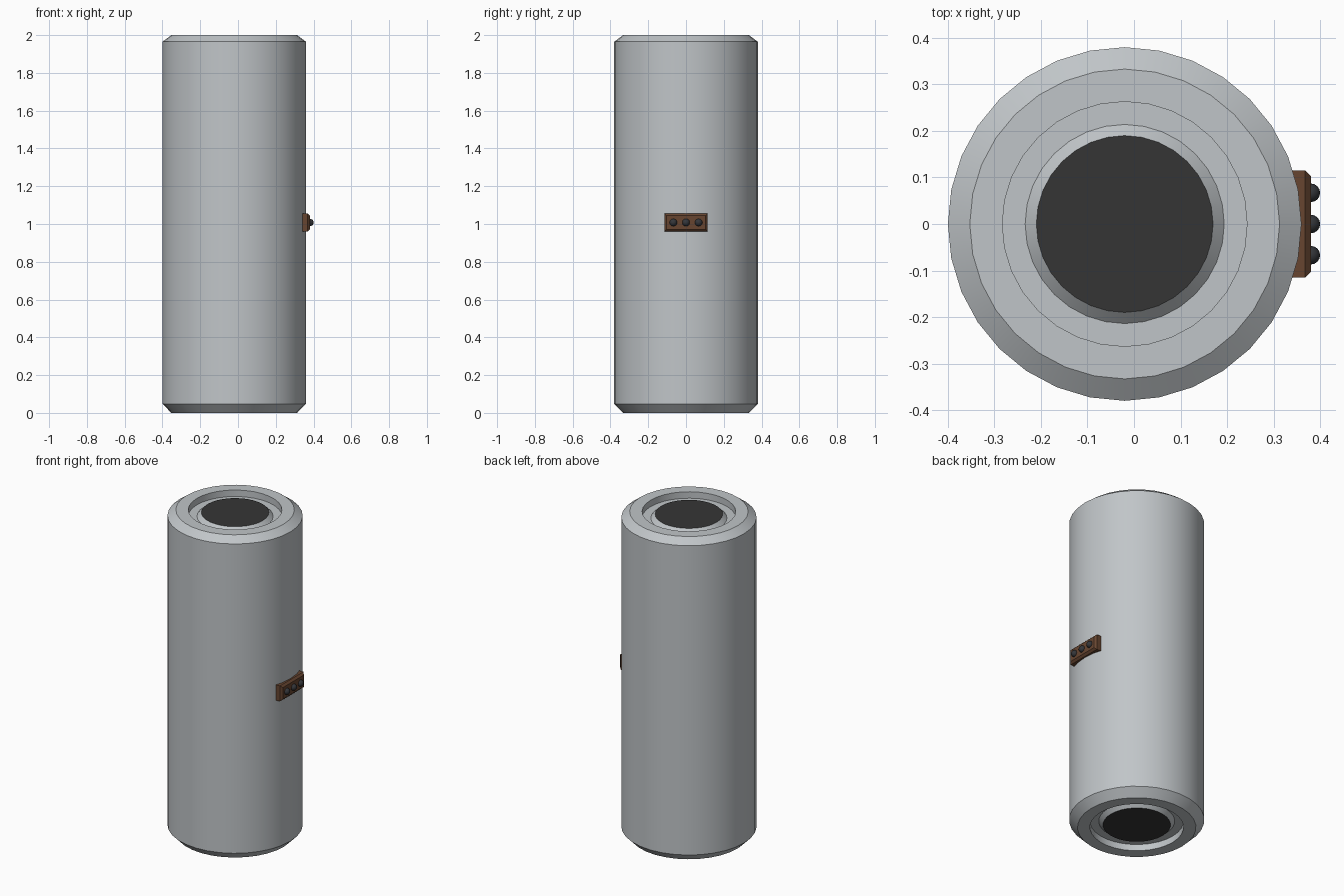
import bpy, bmesh, math

if "Cube" in bpy.data.objects:
    bpy.data.objects.remove(bpy.data.objects["Cube"])

CX = -0.02      # cylinder axis
SIDES = 32


def material(name, rgb):
    m = bpy.data.materials.new(name)
    m.diffuse_color = (*rgb, 1)
    m.use_nodes = True
    m.node_tree.nodes["Principled BSDF"].inputs["Base Color"].default_value = m.diffuse_color
    return m


steel = material("light grey metal", (0.53, 0.56, 0.58))
black = material("dark end cap", (0.036, 0.036, 0.036))
brown = material("brown plate", (0.135, 0.06, 0.03))
stud_grey = material("stud dark grey", (0.035, 0.037, 0.042))


def finish(bm, name, mat, smooth=True):
    bmesh.ops.recalc_face_normals(bm, faces=bm.faces)
    me = bpy.data.meshes.new(name)
    bm.to_mesh(me)
    bm.free()
    me.materials.append(mat)
    ob = bpy.data.objects.new(name, me)
    bpy.context.collection.objects.link(ob)
    if smooth:
        bpy.ops.object.select_all(action='DESELECT')
        ob.select_set(True)
        bpy.context.view_layer.objects.active = ob
        bpy.ops.object.shade_smooth_by_angle(angle=math.radians(30))
    return ob


# Body: turned profile (radius, height) with chamfers and recessed end grooves
profile = [(0.19, 0.016), (0.214, 0.04), (0.263, 0.04), (0.263, 0), (0.333, 0), (0.38, 0.048),
           (0.38, 1.965), (0.333, 2), (0.263, 2), (0.263, 1.96), (0.214, 1.96), (0.19, 1.984)]
bm = bmesh.new()
rings = []
for r, z in profile:
    rings.append([bm.verts.new((CX + r * math.cos(2 * math.pi * i / SIDES),
                                r * math.sin(2 * math.pi * i / SIDES), z)) for i in range(SIDES)])
for a, b in zip(rings, rings[1:]):
    for i in range(SIDES):
        j = (i + 1) % SIDES
        bm.faces.new((a[i], a[j], b[j], b[i]))
# Dark discs closing both ends
caps = [bm.faces.new(rings[0]), bm.faces.new(rings[-1])]
for f in caps:
    f.material_index = 1
body = finish(bm, "cylinder_body", steel)
body.data.materials.append(black)

# Brown plate on the right side, chamfered on its outer face
bm = bmesh.new()
bmesh.ops.create_cube(bm, size=1)
for v in bm.verts:
    v.co.x = 0.36 + v.co.x * 0.04
    v.co.y *= 0.23
    v.co.z = 1.008 + v.co.z * 0.096
outer = [e for e in bm.edges if all(v.co.x > 0.37 for v in e.verts)]
bmesh.ops.bevel(bm, geom=outer, offset=0.012, segments=1, affect='EDGES')
finish(bm, "side_plate", brown, smooth=False)

# Three round studs on the plate
for k in (-1, 0, 1):
    bm = bmesh.new()
    bmesh.ops.create_uvsphere(bm, u_segments=16, v_segments=10, radius=0.02)
    bmesh.ops.translate(bm, verts=bm.verts, vec=(0.38, 0.067 * k, 1.008))
    finish(bm, f"stud_{k + 2}", stud_grey)
